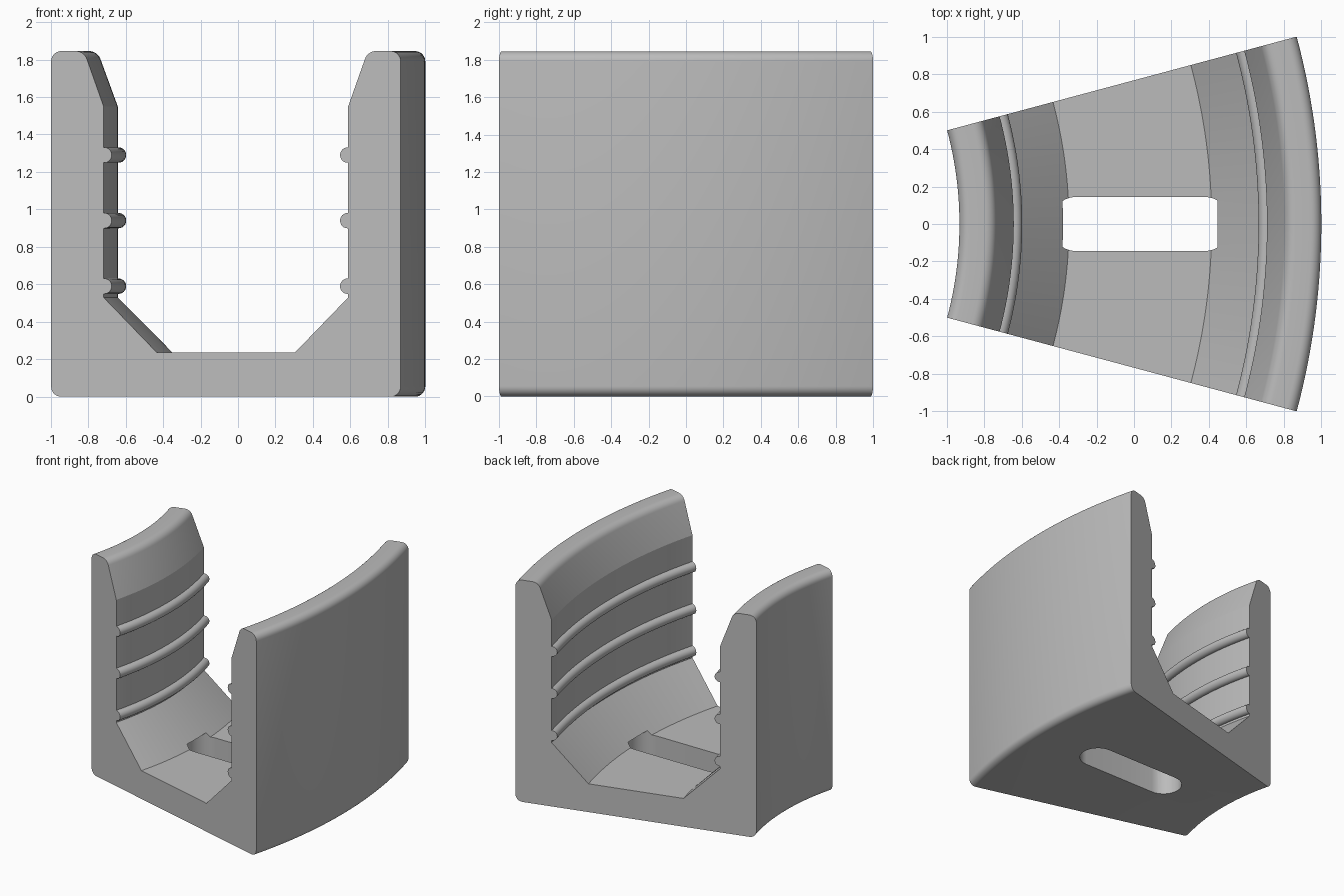
import bpy, bmesh
from math import sin, cos, pi, radians
from mathutils import Vector, Matrix

cube = bpy.data.objects.get("Cube")
if cube:
    bpy.data.objects.remove(cube, do_unlink=True)

HALF = radians(15)             # half of the sector angle
R_OUT = 1 / sin(HALF)          # outer wall radius
R_IN = R_OUT / 2               # inner wall radius
R_MID = (R_OUT + R_IN) / 2
AXIS_X = 1 - R_OUT             # sweep axis
FLOOR, TOP, WALL, SLOPE = 0.235, 1.845, 0.29, 0.295
STEPS = 40

grey = bpy.data.materials.new("grey")
grey.use_nodes = True
GREY = (0.5, 0.5, 0.5, 1)
grey.diffuse_color = GREY
grey.node_tree.nodes["Principled BSDF"].inputs["Base Color"].default_value = GREY


def rounded(prev, corner, nxt, length, n=7):
    """Rounded corner with the given tangent length."""
    p, c, q = Vector(prev), Vector(corner), Vector(nxt)
    a = c + (p - c).normalized() * length
    b = c + (q - c).normalized() * length
    # conic weight that gives a circular arc
    w = sin((p - c).angle(q - c) / 2)
    pts = []
    for i in range(n + 1):
        t = i / n
        k = ((1 - t) ** 2, 2 * t * (1 - t) * w, t * t)
        pts.append((a * k[0] + c * k[1] + b * k[2]) / sum(k))
    return pts


def make_object(name, bm):
    bmesh.ops.recalc_face_normals(bm, faces=bm.faces)
    mesh = bpy.data.meshes.new(name)
    bm.to_mesh(mesh)
    bm.free()
    mesh.materials.append(grey)
    obj = bpy.data.objects.new(name, mesh)
    bpy.context.collection.objects.link(obj)
    return obj


# Outer wall profile: bottom corner, top, lead-in slope, ribs, floor chamfer
wall_r = R_OUT - WALL
bottom, top = (R_OUT, 0), (R_OUT, TOP)
lip, slope_end = (wall_r + 0.108, TOP), (wall_r, 1.55)
side = rounded((R_MID, 0), bottom, top, 0.055)
side += rounded(bottom, top, lip, 0.055)
side += rounded(top, lip, slope_end, 0.045)
side.append(Vector(slope_end))
for z in (1.29, 0.94, 0.59):
    side.append(Vector((wall_r, z + 0.041)))
    for i in range(13):
        a = pi / 2 + pi * i / 12
        side.append(Vector((wall_r - 0.004 + 0.041 * cos(a), z + 0.041 * sin(a))))
    side.append(Vector((wall_r, z - 0.041)))
side.append(Vector((wall_r, FLOOR + SLOPE)))
side.append(Vector((wall_r - SLOPE, FLOOR)))
profile = side + [Vector((2 * R_MID - p.x, p.y)) for p in reversed(side)]

# Sweep the profile around the axis and cap both ends
bm = bmesh.new()
rings = []
for i in range(STEPS + 1):
    a = -HALF + 2 * HALF * i / STEPS
    rings.append([bm.verts.new((AXIS_X + p.x * cos(a), p.x * sin(a), p.y)) for p in profile])
for r0, r1 in zip(rings, rings[1:]):
    for j in range(len(profile)):
        k = (j + 1) % len(profile)
        bm.faces.new((r0[j], r0[k], r1[k], r1[j]))
bm.faces.new(rings[0])
bm.faces.new(rings[-1])
channel = make_object("curved_channel", bm)

# Slot cutter: stops just above the floor, leaving an overhang at both ends
mid_x, half_len, rad = AXIS_X + R_MID, 0.34, 0.145
bm = bmesh.new()
outline = []
for s in (1, -1):
    for i in range(17):
        a = -pi / 2 + pi * i / 16
        outline.append(bm.verts.new((mid_x + s * (half_len + rad * cos(a)), s * rad * sin(a), -0.1)))
base = bm.faces.new(outline)
ext = bmesh.ops.extrude_face_region(bm, geom=[base])
verts = [v for v in ext["geom"] if isinstance(v, bmesh.types.BMVert)]
bmesh.ops.translate(bm, verts=verts, vec=(0, 0, 0.1 + FLOOR + 0.032))
cutter = make_object("slot_cutter", bm)
cutter.hide_render = True

bpy.ops.object.select_all(action='DESELECT')
bpy.context.view_layer.objects.active = channel
channel.select_set(True)
cut = channel.modifiers.new("slot", 'BOOLEAN')
cut.operation = 'DIFFERENCE'
cut.solver = 'EXACT'
cut.object = cutter
bpy.ops.object.modifier_apply(modifier=cut.name)
bpy.data.objects.remove(cutter, do_unlink=True)
bpy.ops.object.shade_smooth_by_angle(angle=radians(18))
